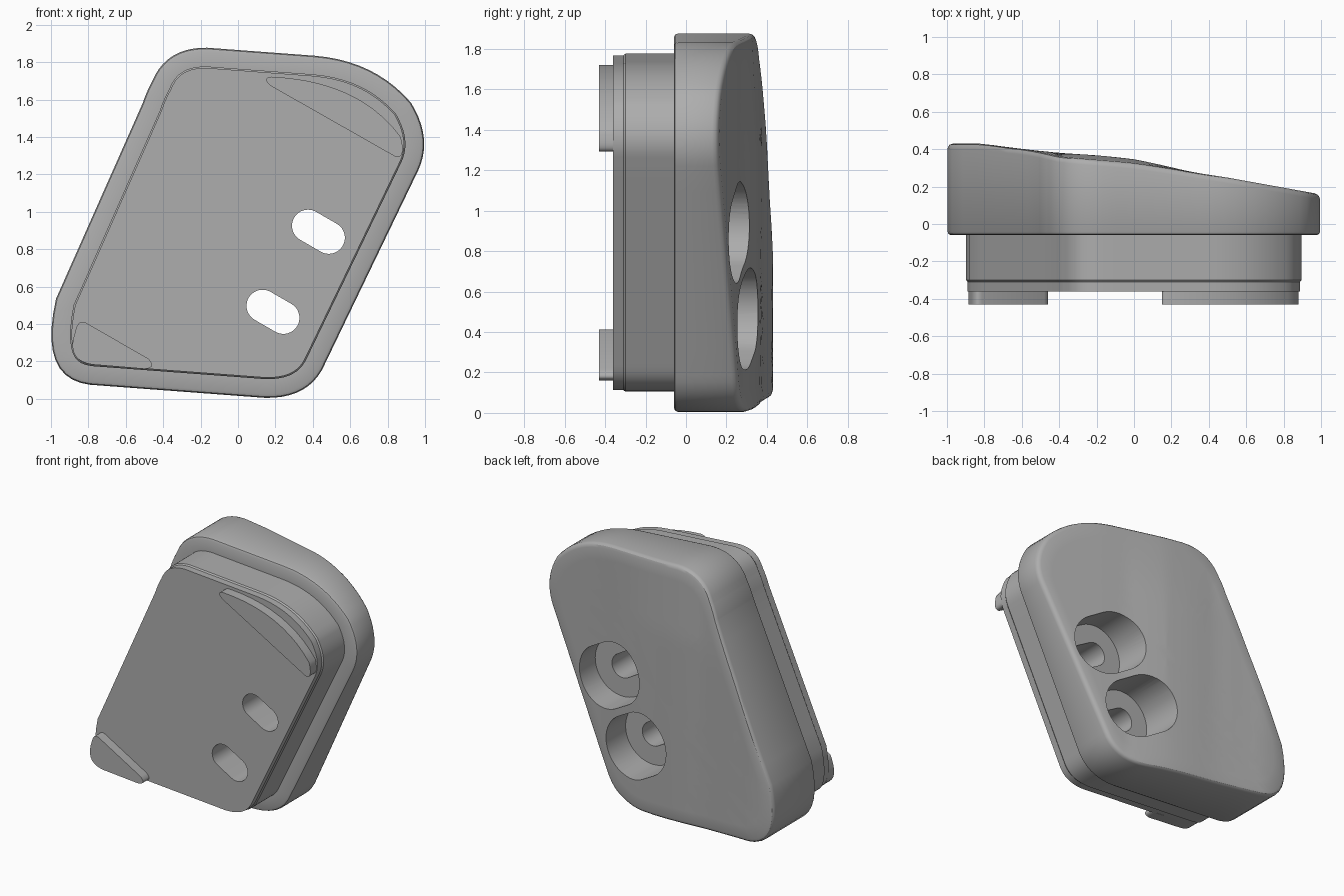
import bpy, bmesh, math
from mathutils import Vector

if "Cube" in bpy.data.objects:
    bpy.data.objects.remove(bpy.data.objects["Cube"], do_unlink=True)

grey = bpy.data.materials.new("plain_grey")
grey.use_nodes = True
tone = (0.42, 0.42, 0.42, 1)
grey.diffuse_color = tone
grey.node_tree.nodes["Principled BSDF"].inputs["Base Color"].default_value = tone


def make_object(name, bm):
    bmesh.ops.recalc_face_normals(bm, faces=bm.faces)
    mesh = bpy.data.meshes.new(name)
    bm.to_mesh(mesh)
    bm.free()
    mesh.materials.append(grey)
    ob = bpy.data.objects.new(name, mesh)
    bpy.context.collection.objects.link(ob)
    return ob


def smooth(ob, degrees=30):
    bpy.ops.object.select_all(action='DESELECT')
    ob.select_set(True)
    bpy.context.view_layer.objects.active = ob
    bpy.ops.object.shade_smooth_by_angle(angle=math.radians(degrees))


def rounded_outline(corners, steps=10, straight=8):
    """Quadratic curve at every corner, joined by divided straight runs."""
    pts = []
    for i, (a, c, b) in enumerate(corners):
        a, b, c = Vector(a), Vector(b), Vector(c)
        for k in range(steps + 1):
            t = k / steps
            pts.append(a * (1 - t) ** 2 + c * 2 * t * (1 - t) + b * t * t)
        nxt = Vector(corners[(i + 1) % len(corners)][0])
        pts += [b.lerp(nxt, k / straight) for k in range(1, straight)
                if (nxt - b).length > 0.01]
    return [p for i, p in enumerate(pts) if (p - pts[i - 1]).length > 1e-4]


def inset(pts, d):
    """Move a counter-clockwise outline inward."""
    out = []
    for i, p in enumerate(pts):
        t = (pts[(i + 1) % len(pts)] - pts[i - 1]).normalized()
        out.append(p + Vector((-t.y, t.x)) * d)
    return out


def prism(name, pts, y0, y1):
    bm = bmesh.new()
    front = bm.faces.new([bm.verts.new((p[0], y0, p[1])) for p in pts])
    geo = bmesh.ops.extrude_face_region(bm, geom=[front])["geom"]
    bmesh.ops.translate(bm, vec=(0, y1 - y0, 0),
                        verts=[v for v in geo if isinstance(v, bmesh.types.BMVert)])
    return make_object(name, bm)


def stadium(centre, half, radius, n=24):
    """Slot outline, tilted along the shared slot direction."""
    tilt = math.radians(-30)
    axis = Vector((math.cos(tilt), math.sin(tilt)))
    pts = []
    for side in (1, -1):
        for k in range(n + 1):
            a = tilt - math.pi / 2 + math.pi * k / n + (0 if side > 0 else math.pi)
            pts.append(Vector(centre) + axis * half * side
                       + Vector((math.cos(a), math.sin(a))) * radius)
    return pts


# Sloping back surface
slope = [(-1.1, .43), (-.83, .43), (-.74, .42), (-.56, .385), (-.4, .357),
         (-.2, .342), (0, .325), (.5, .248), (1.1, .14)]


def back(p):
    bulge = .025 * max(0, 1 - ((p.x + .2) / .5) ** 2) * min(1, max(0, (1.87 - p.y) / .5))
    for (x0, y0), (x1, y1) in zip(slope, slope[1:]):
        if p.x <= x1:
            return y0 + (y1 - y0) * (p.x - x0) / (x1 - x0) + bulge


# Shell outline: start, control and end of each corner, counter-clockwise
outline = rounded_outline([
    ((-.46, 1.695), (-.49, 1.64), (-.51, 1.58)),
    ((-.973, .535), (-1.07, .107), (-.79, .075)),
    ((.145, .005), (.385, 0), (.465, .187)),
    ((.963, 1.22), (1.043, 1.39), (.925, 1.583)),
    ((.925, 1.583), (.733, 1.807), (.412, 1.834)),
    ((-.166, 1.877), (-.385, 1.88), (-.46, 1.695)),
])

# Shell: stepped plug in front, rounded rim, curved back
bm = bmesh.new()
rings = []
for d, y in [(.108, -.36), (.108, -.31), (.1, -.3), (.1, -.06),
             (.02, -.06), (.006, -.054), (0, -.04)]:
    rings.append([bm.verts.new((p.x, y, p.y)) for p in inset(outline, d)])
for d, drop in [(0, .03), (.004, .015), (.013, .005), (.03, 0)]:
    rings.append([bm.verts.new((p.x, back(p) - drop, p.y)) for p in inset(outline, d)])
edge = inset(outline, .03)
mid = Vector((0, .93))
for k in range(1, 12):
    ring = [mid.lerp(p, 1 - k / 12) for p in edge]
    rings.append([bm.verts.new((p.x, back(p), p.y)) for p in ring])
bm.faces.new(rings[0])
for lo, hi in zip(rings, rings[1:]):
    for i in range(len(lo)):
        bm.faces.new((lo[i - 1], lo[i], hi[i], hi[i - 1]))
tip = bm.verts.new((mid.x, back(mid), mid.y))
for i in range(len(edge)):
    bm.faces.new((rings[-1][i - 1], rings[-1][i], tip))
shell = make_object("shell", bm)

# Screw slots with wide counterbores from the back
for n, centre in enumerate([(.43, .893), (.187, .465)]):
    for kind, radius, y0, y1 in [("slot", .086, -.6, .2), ("counterbore", .22, .03, .8)]:
        cutter = prism(f"{kind}_cutter_{n}", stadium(centre, .064, radius), y0, y1)
        cutter.hide_render = True
        mod = shell.modifiers.new(kind, 'BOOLEAN')
        mod.operation, mod.solver, mod.object = 'DIFFERENCE', 'EXACT', cutter
        bpy.context.view_layer.objects.active = shell
        bpy.ops.object.modifier_apply(modifier=mod.name)
        bpy.data.objects.remove(cutter, do_unlink=True)
smooth(shell)

# Raised pads on the front face
upper = rounded_outline([
    ((.18, 1.67), (.12, 1.715), (.18, 1.722)),
    ((.18, 1.722), (.65, 1.70), (.87, 1.40)),
    ((.87, 1.40), (.90, 1.28), (.84, 1.295)),
], straight=1)
lower = rounded_outline([
    ((-.81, .405), (-.855, .43), (-.87, .36)),
    ((-.87, .36), (-.93, .185), (-.74, .18)),
    ((-.50, .16), (-.43, .165), (-.48, .215)),
], straight=1)
smooth(prism("upper_pad", upper, -.43, -.35))
smooth(prism("lower_pad", lower, -.43, -.35))
